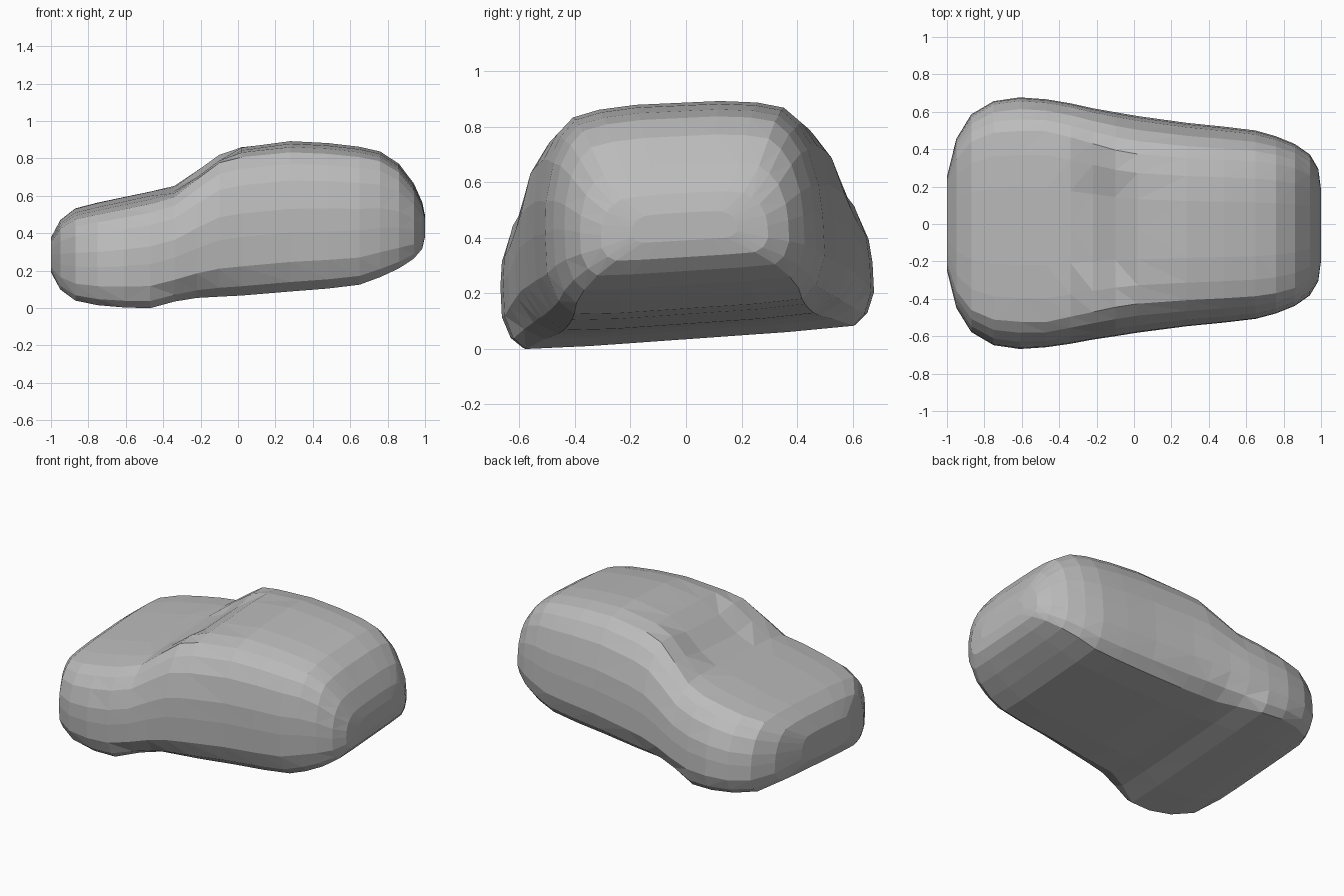
import bpy, bmesh

cube = bpy.data.objects.get("Cube")
if cube:
    bpy.data.objects.remove(cube)

grey = bpy.data.materials.new("plain grey")
grey.use_nodes = True
colour = (0.5, 0.5, 0.5, 1)
grey.diffuse_color = colour
grey.node_tree.nodes["Principled BSDF"].inputs["Base Color"].default_value = colour

# Body stations from nose to tail:
# x, half width, underside half width, roof half width, underside z, top z, windscreen dent
STATIONS = [
    (-1.0, .25, .16, .20, .20, .37, 0),
    (-.95, .45, .36, .35, .12, .46, 0),
    (-.87, .58, .50, .45, .07, .52, 0),
    (-.75, .65, .57, .50, .05, .55, 0),
    (-.61, .67, .60, .51, .04, .58, 0),
    (-.47, .66, .59, .51, .035, .61, 0),
    (-.34, .64, .52, .48, .065, .645, .01),
    (-.22, .615, .47, .45, .08, .74, .05),
    (-.10, .595, .46, .42, .085, .83, .05),
    (.02, .575, .45, .40, .09, .86, .01),
    (.28, .54, .43, .38, .11, .885, 0),
    (.48, .52, .42, .37, .125, .875, 0),
    (.65, .50, .41, .36, .145, .855, 0),
    (.76, .47, .40, .345, .185, .83, 0),
    (.86, .43, .37, .32, .23, .765, 0),
    (.94, .375, .32, .28, .28, .66, 0),
    (.985, .30, .25, .22, .33, .56, 0),
    (1.0, .19, .15, .14, .39, .49, 0),
]


def half_section(w, b, t, z0, z1, dent):
    """Outline of one half, from the middle of the floor to the middle of the roof."""
    h = z1 - z0
    mix = lambda k: w + (t - w) * k
    return [(0, z0), (b * .6, z0), (b, z0 + .01 * h), (b + (w - b) * .6, z0 + .08 * h),
            (w, z0 + .22 * h), (w, z0 + .42 * h), (mix(.06), z0 + .58 * h),
            (mix(.3), z0 + .77 * h), (mix(.62), z0 + .88 * h), (t, z0 + .955 * h),
            (t * .75, z0 + .985 * h - dent * .3), (t * .4, z1 - dent), (0, z1 - dent)]


def lean(x, y, z):
    """The whole shell leans to one side, a little less towards the roof."""
    return x, y - .05 * (z - .3), z + y * (.072 - .03 * z)


# Loft the shell through the stations
bm = bmesh.new()
rings = []
for x, *shape in STATIONS:
    half = half_section(*shape)
    outline = half + [(-y, z) for y, z in half[-2:0:-1]]
    rings.append([bm.verts.new(lean(x, y, z)) for y, z in outline])
n = len(rings[0])
for a, c in zip(rings, rings[1:]):
    for i in range(n):
        j = (i + 1) % n
        bm.faces.new((a[i], a[j], c[j], c[i]))
bm.faces.new(rings[0])
bm.faces.new(rings[-1])
bmesh.ops.triangulate(bm, faces=bm.faces[:], quad_method='SHORT_EDGE')
bmesh.ops.recalc_face_normals(bm, faces=bm.faces[:])

mesh = bpy.data.meshes.new("car_body")
bm.to_mesh(mesh)
bm.free()
mesh.materials.append(grey)
body = bpy.data.objects.new("car_body", mesh)
bpy.context.collection.objects.link(body)
